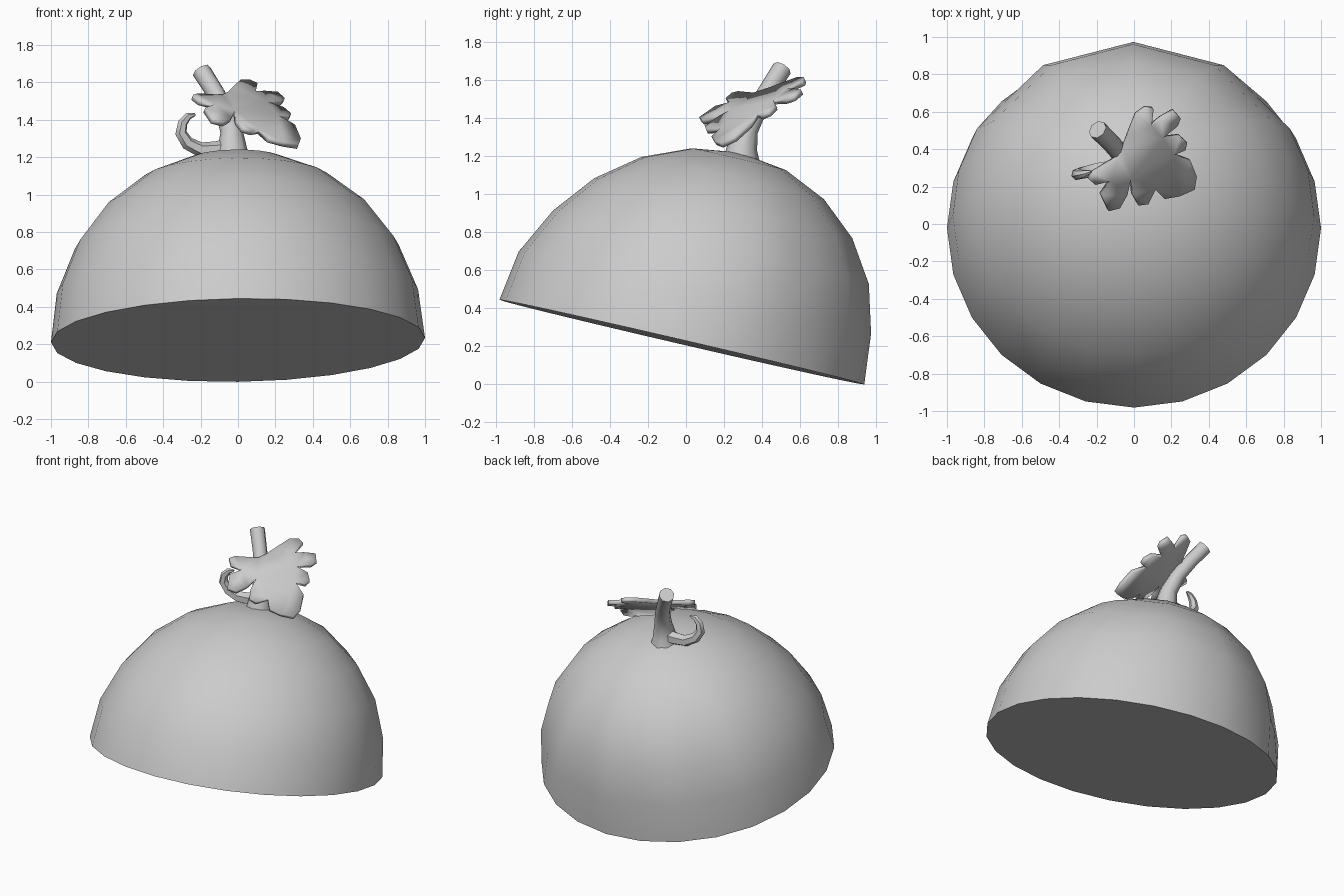
import bpy, bmesh
from math import sin, cos, pi, radians
from mathutils import Vector

if "Cube" in bpy.data.objects:
    bpy.data.objects.remove(bpy.data.objects["Cube"])


def finish(name, bm, angle=35):
    bmesh.ops.recalc_face_normals(bm, faces=bm.faces[:])
    me = bpy.data.meshes.new(name)
    bm.to_mesh(me)
    bm.free()
    ob = bpy.data.objects.new(name, me)
    bpy.context.collection.objects.link(ob)
    bpy.ops.object.select_all(action='DESELECT')
    ob.select_set(True)
    bpy.context.view_layer.objects.active = ob
    bpy.ops.object.shade_smooth_by_angle(angle=radians(angle))
    return ob


def bridge(bm, a, b):
    n = len(a)
    for i in range(n):
        bm.faces.new((a[i], a[(i + 1) % n], b[(i + 1) % n], b[i]))


def tube(name, pts, radii, sides):
    bm = bmesh.new()
    pts = [Vector(p) for p in pts]
    prev = None
    side = Vector((0, 1, 0)).cross(pts[1] - pts[0]).normalized()
    for i, p in enumerate(pts):
        t = (pts[min(i + 1, len(pts) - 1)] - pts[max(i - 1, 0)]).normalized()
        side = (side - t * side.dot(t)).normalized()
        up = t.cross(side)
        ring = [bm.verts.new(p + radii[i] * (side * cos(a) + up * sin(a)))
                for a in (2 * pi * k / sides for k in range(sides))]
        if prev:
            bridge(bm, prev, ring)
        else:
            bm.faces.new(ring)
        prev = ring
    bm.faces.new(prev)
    return finish(name, bm, 50)


# Dome: tilted half ball, apex leaning slightly backwards
SEG = 24
X, U, N = Vector((1, 0, .012)), Vector((0, .974, -.226)), Vector((-.012, .226, .974))
centre = Vector((0, -.022, .222))
lean = (0, .008, .036, .053, .066, .075)
bm = bmesh.new()
prev = None
for r in range(6):
    e = radians(15 * r)
    loc = [Vector((cos(e) * cos(a), .985 * cos(e) * sin(a) + lean[r], 1.04 * sin(e)))
           for a in (2 * pi * k / SEG for k in range(SEG))]
    # coarser facets along the back
    if r:
        for k in (3, 5, 7, 9):
            loc[k] = (loc[k - 1] + loc[k + 1]) / 2
    ring = [bm.verts.new(centre + X * v.x + U * v.y + N * v.z) for v in loc]
    if prev:
        bridge(bm, prev, ring)
    else:
        bm.faces.new(ring)
    prev = ring
apex = bm.verts.new(centre + U * .07 + N * 1.04)
for k in range(SEG):
    bm.faces.new((prev[k], prev[(k + 1) % SEG], apex))
finish("dome", bm)

# Stem
tube("stem", [(-.03, .29, 1.15), (-.03, .295, 1.24), (-.035, .32, 1.34), (-.07, .375, 1.45),
              (-.125, .435, 1.55), (-.195, .505, 1.66)],
     [.105, .08, .06, .052, .05, .052], 8)

# Curled tendril
tube("tendril", [(-.04, .30, 1.25), (-.12, .30, 1.24), (-.20, .29, 1.24), (-.27, .275, 1.275),
                 (-.305, .265, 1.33), (-.295, .265, 1.385), (-.265, .27, 1.42), (-.23, .28, 1.428)],
     [.05, .045, .04, .036, .032, .027, .02, .008], 6)

# Lobed leaf lying on a sloping plane
outline = [(-.03, .49), (.01, .59), (.06, .625), (.10, .62), (.09, .53),
           (.14, .57), (.21, .61), (.245, .57), (.23, .53), (.15, .465),
           (.24, .475), (.28, .44), (.27, .40), (.21, .375),
           (.30, .34), (.33, .26), (.32, .19), (.24, .155), (.16, .14), (.11, .19),
           (.07, .11), (.02, .105), (-.01, .16), (-.02, .25),
           (-.04, .16), (-.08, .09), (-.14, .075), (-.18, .16), (-.13, .235),
           (-.21, .215), (-.245, .245), (-.22, .28), (-.09, .36), (-.06, .41)]
bm = bmesh.new()
verts = []
for x, y in outline:
    z = 1.30 - .38 * x + .52 * y
    if x > .1 and y < .3:
        z -= .02
    verts.append(bm.verts.new((x, y, z)))
face = bm.faces.new(verts)
bmesh.ops.triangulate(bm, faces=[face])
leaf = finish("leaf", bm, 60)
mod = leaf.modifiers.new("thickness", 'SOLIDIFY')
mod.thickness = .03
mod.offset = 0
